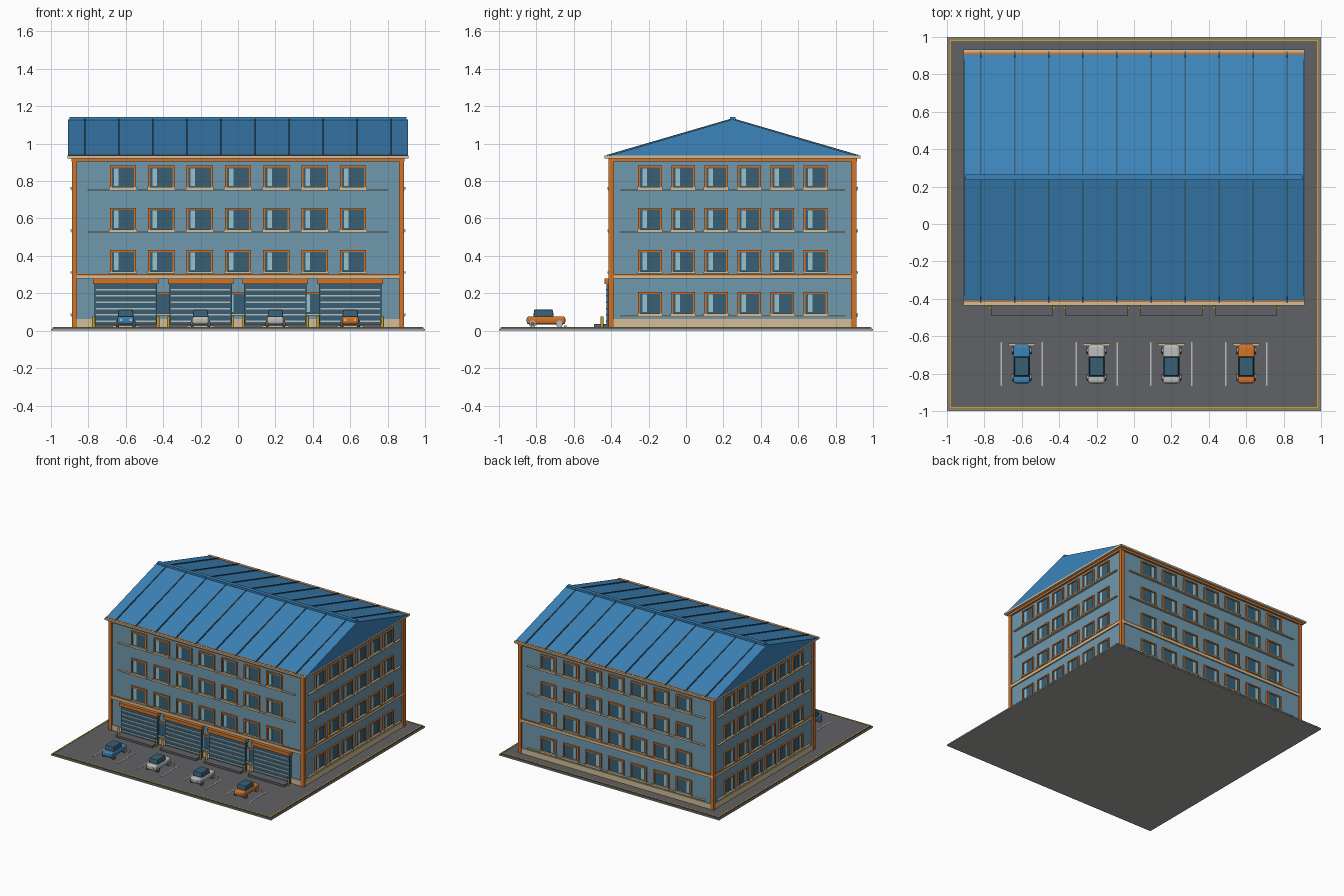
import bpy, bmesh, math
from mathutils import Matrix

cube = bpy.data.objects.get("Cube")
if cube:
    bpy.data.objects.remove(cube, do_unlink=True)


def linear(c):
    c /= 255
    return c / 12.92 if c <= 0.04045 else ((c + 0.055) / 1.055) ** 2.4


MATS = {}
for key, rgb in {
    "wall_blue_grey": (111, 152, 174), "roof_blue": (60, 132, 186),
    "orange": (210, 116, 42), "beige": (212, 190, 152),
    "dark_glass": (56, 96, 118), "pale_glass": (152, 194, 206),
    "concrete": (162, 163, 161), "yellow": (208, 165, 40),
    "light_grey": (188, 189, 188), "asphalt": (97, 98, 102),
}.items():
    m = bpy.data.materials.new(key)
    col = tuple(linear(c) for c in rgb) + (1,)
    m.diffuse_color = col
    m.use_nodes = True
    m.node_tree.nodes["Principled BSDF"].inputs["Base Color"].default_value = col
    MATS[key] = m


def finish(name, bm, mats):
    bmesh.ops.recalc_face_normals(bm, faces=bm.faces)
    me = bpy.data.meshes.new(name)
    bm.to_mesh(me)
    bm.free()
    for key in mats:
        me.materials.append(MATS[key])
    ob = bpy.data.objects.new(name, me)
    bpy.context.collection.objects.link(ob)
    return ob


def boxes(name, parts):
    """One object from (material, x0, x1, y0, y1, z0, z1) boxes."""
    bm = bmesh.new()
    mats = []
    for key, x0, x1, y0, y1, z0, z1 in parts:
        if key not in mats:
            mats.append(key)
        mat = Matrix.Translation(((x0 + x1) / 2, (y0 + y1) / 2, (z0 + z1) / 2)) @ \
            Matrix.Diagonal((abs(x1 - x0), abs(y1 - y0), abs(z1 - z0), 1))
        n = len(bm.faces)
        bmesh.ops.create_cube(bm, size=1, matrix=mat)
        bm.faces.ensure_lookup_table()
        for f in bm.faces[n:]:
            f.material_index = mats.index(key)
    return finish(name, bm, mats)


def extrude_x(name, profile, x0, x1, key):
    """Prism along x from a (y, z) profile."""
    bm = bmesh.new()
    face = bm.faces.new([bm.verts.new((x0, y, z)) for y, z in profile])
    new = bmesh.ops.extrude_face_region(bm, geom=[face])["geom"]
    bmesh.ops.translate(bm, vec=(x1 - x0, 0, 0),
                        verts=[v for v in new if isinstance(v, bmesh.types.BMVert)])
    bm.faces.ensure_lookup_table()
    return finish(name, bm, [key])


def cylinders(name, parts):
    """One object from (material, radius, depth, matrix) cylinders."""
    bm = bmesh.new()
    mats = []
    for key, r, d, mat in parts:
        if key not in mats:
            mats.append(key)
        n = len(bm.faces)
        bmesh.ops.create_cone(bm, cap_ends=True, segments=14, radius1=r,
                              radius2=r, depth=d, matrix=mat)
        bm.faces.ensure_lookup_table()
        for f in bm.faces[n:]:
            f.material_index = mats.index(key)
    return finish(name, bm, mats)


# Concrete base, asphalt yard and painted border
boxes("base_slab", [("concrete", -1, 1, -1, 1, 0, 0.010)])
boxes("yard", [("asphalt", -0.992, 0.992, -0.992, 0.992, 0.009, 0.018)])
border = []
for s in (-1, 1):
    border.append(("yellow", -0.987, 0.987, s * 0.987, s * 0.979, 0.017, 0.020))
    border.append(("yellow", s * 0.987, s * 0.979, -0.979, 0.979, 0.017, 0.020))
boxes("border_line", border)

# Building shell
X, Y0, Y1 = 0.875, -0.40, 0.90


def ring(key, d, z0, z1):
    return (key, -X - d, X + d, Y0 - d, Y1 + d, z0, z1)


boxes("walls", [ring("wall_blue_grey", 0, 0.015, 0.925)])
boxes("plinth", [ring("beige", 0.008, 0.015, 0.062)])
boxes("floor_band", [ring("beige", 0.011, 0.278, 0.296), ring("orange", 0.011, 0.296, 0.304)])
boxes("top_band", [ring("orange", 0.015, 0.905, 0.922)])
boxes("corner_pillars", [
    ("orange", sx * 0.86, sx * 0.888, a, b, 0.015, 0.915)
    for sx in (-1, 1) for a, b in ((-0.414, -0.386), (0.882, 0.911))])

# Roof, eaves, seams and ridge
EY0, EY1, RY, EZ, RZ = -0.435, 0.933, 0.249, 0.936, 1.13
boxes("cornice", [("beige", -0.911, 0.911, EY0, EY1, 0.922, EZ)])
R0, R1 = EY0 + 0.026, EY1 - 0.026
extrude_x("roof", [(R0, EZ), (R1, EZ), (RY, RZ)], -0.91, 0.91, "roof_blue")
boxes("eave_strips", [("orange", -0.91, 0.91, y, y + s * 0.010, 0.93, 0.9385)
                      for y, s in ((R0 - 0.009, 1), (R1 + 0.009, -1))])
for i in range(10):
    x = (i - 4.5) * 0.182
    extrude_x("roof_seam", [(R0 - 0.014, EZ - 0.002), (R1 + 0.014, EZ - 0.002),
                            (R1 + 0.014, EZ + 0.004), (RY, RZ + 0.006),
                            (R0 - 0.014, EZ + 0.004)], x - 0.004, x + 0.004, "dark_glass")
boxes("ridge_cap", [("roof_blue", -0.9, 0.9, RY - 0.015, RY + 0.015, 1.122, 1.142)])

# Windows and ledges: u runs along the wall, d outwards from it
WALLS = {
    "front": lambda u0, u1, d: (u0, u1, Y0 + 0.002, Y0 - d),
    "back": lambda u0, u1, d: (u0, u1, Y1 - 0.002, Y1 + d),
    "right": lambda u0, u1, d: (X - 0.002, X + d, u0, u1),
    "left": lambda u0, u1, d: (-X + 0.002, -X - d, u0, u1),
}
for side, put in WALLS.items():
    long = side in ("front", "back")
    count, step, mid, half = (7, 0.205, 0, 0.07) if long else (6, 0.177, 0.25, 0.063)
    parts = []
    for z in (0.081, 0.306, 0.531, 0.756):
        for i in range(count):
            c = mid + (i - (count - 1) / 2) * step
            a, b, top, t = c - half, c + half, z + 0.126, 0.010
            parts += [
                ("dark_glass", *put(a + t, b - t, 0.005), z, top - t),
                ("pale_glass", *put(a + 0.022, a + 0.046, 0.008), z + 0.018, top - 0.014),
                ("orange", *put(a, a + t, 0.012), z, top),
                ("orange", *put(b - t, b, 0.012), z, top),
                ("orange", *put(a + t, b - t, 0.012), top - t, top),
                ("beige", *put(a - 0.004, b + 0.004, 0.020), z, z + 0.011),
            ]
    boxes(side + "_windows", parts)
    span = 0.805 if long else 0.6
    levels = (0.528, 0.753) if side == "front" else (0.078, 0.528, 0.753)
    boxes(side + "_ledges", [("beige", *put(mid - span, mid + span, 0.016), z - 0.004, z + 0.002)
                             for z in levels])

# Garage doors, ramps and bollards
BAYS = (-0.6, -0.2, 0.2, 0.6)
for c in BAYS:
    door = [("dark_glass", c - 0.167, c + 0.167, -0.425, Y0, 0.018, 0.255),
            ("orange", c - 0.175, c + 0.175, -0.436, Y0, 0.249, 0.278)]
    door += [("light_grey", c - 0.158, c + 0.158, -0.429, -0.42, z - 0.004, z + 0.004)
             for z in (0.05, 0.084, 0.118, 0.152, 0.186, 0.22)]
    boxes("garage_door", door)
    boxes("ramp", [("asphalt", c - 0.165, c + 0.165, -0.493, -0.425, 0.017, 0.035)])
    cylinders("bollards", [("yellow", 0.008, 0.06, Matrix.Translation((c + s * 0.172, -0.448, 0.047)))
                           for s in (-1, 1)])

# Parking bays: lines and wheel stops
for c in BAYS:
    boxes("parking_lines", [("light_grey", c + s * 0.11 - 0.004, c + s * 0.11 + 0.004,
                             -0.865, -0.63, 0.017, 0.020) for s in (-1, 1)])
    boxes("wheel_stop", [("beige", c - 0.072, c + 0.072, -0.651, -0.639, 0.017, 0.029)])

# Cars
for c, paint in zip(BAYS, ("roof_blue", "light_grey", "light_grey", "orange")):
    body = boxes("car_body", [(paint, c - 0.045, c + 0.045, -0.852, -0.645, 0.034, 0.077)])
    bev = body.modifiers.new("rounding", "BEVEL")
    bev.width, bev.segments = 0.014, 3
    bm = bmesh.new()
    bmesh.ops.create_cube(bm, size=1, matrix=Matrix.Translation((c, -0.762, 0.094)) @
                          Matrix.Diagonal((0.084, 0.110, 0.038, 1)))
    for v in bm.verts:
        if v.co.z > 0.1:
            v.co.x = c + (v.co.x - c) * 0.88
            v.co.y = -0.762 + (v.co.y + 0.762) * 0.9
    cabin = finish("car_cabin", bm, ["dark_glass"])
    bev = cabin.modifiers.new("rounding", "BEVEL")
    bev.width, bev.segments = 0.005, 2
    wheels = []
    for s in (-1, 1):
        for y in (-0.82, -0.677):
            turn = Matrix.Rotation(math.pi / 2, 4, "Y")
            wheels.append(("asphalt", 0.018, 0.014,
                           Matrix.Translation((c + s * 0.044, y, 0.036)) @ turn))
            wheels.append(("light_grey", 0.012, 0.004,
                           Matrix.Translation((c + s * 0.051, y, 0.036)) @ turn))
    cylinders("car_wheels", wheels)
    boxes("car_lights", [("beige", c + s * 0.02, c + s * 0.032, -0.854, -0.848, 0.052, 0.062)
                         for s in (-1, 1)])
